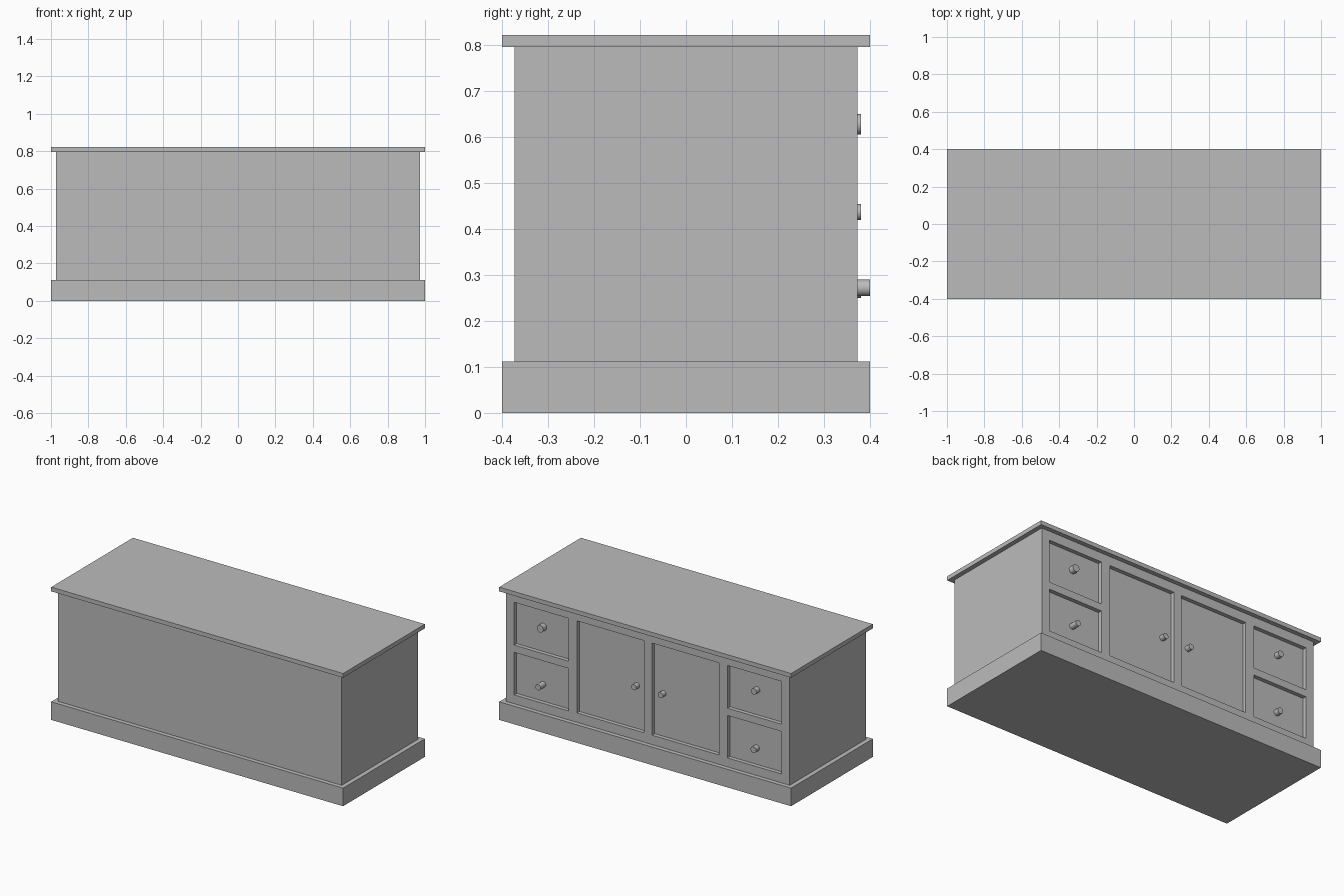
import bpy
import math

cube = bpy.data.objects.get("Cube")
if cube:
    bpy.data.objects.remove(cube, do_unlink=True)

# One plain grey finish for the whole cabinet
grey = bpy.data.materials.new("plain_grey")
grey.use_nodes = True
color = (0.5, 0.5, 0.5, 1)
grey.diffuse_color = color
grey.node_tree.nodes["Principled BSDF"].inputs["Base Color"].default_value = color

FACE_Y = 0.373     # plane of the drawer side
DEPTH = 0.025      # how far the panels are set back
FLOOR_Y = FACE_Y - DEPTH


def box(name, x0, x1, y0, y1, z0, z1):
    bpy.ops.mesh.primitive_cube_add(
        size=1, location=((x0 + x1) / 2, (y0 + y1) / 2, (z0 + z1) / 2))
    ob = bpy.context.object
    ob.name = name
    ob.scale = (x1 - x0, y1 - y0, z1 - z0)
    bpy.ops.object.transform_apply(location=False, rotation=False, scale=True)
    ob.data.materials.append(grey)
    return ob


def knob(name, x, z, radius, end_y):
    start_y = FLOOR_Y - 0.005
    bpy.ops.mesh.primitive_cylinder_add(
        vertices=24, radius=radius, depth=end_y - start_y,
        location=(x, (start_y + end_y) / 2, z), rotation=(math.pi / 2, 0, 0))
    ob = bpy.context.object
    ob.name = name
    ob.data.materials.append(grey)
    bpy.ops.object.shade_smooth_by_angle(angle=math.radians(40))


# Plinth, carcass and top board
box("plinth", -1, 1, -0.4, 0.4, 0, 0.112)
body = box("carcass", -0.972, 0.972, -FACE_Y, FACE_Y, 0.112, 0.796)
box("top_board", -1, 1, -0.4, 0.4, 0.796, 0.822)

# Recessed panels: two drawers and one door on each side
panels = {
    "upper_drawer": (0.545, 0.917, 0.475, 0.74),
    "lower_drawer": (0.545, 0.917, 0.167, 0.43),
    "door": (0.028, 0.486, 0.17, 0.74),
}
for name, (x0, x1, z0, z1) in panels.items():
    for a, b in ((x0, x1), (-x1, -x0)):
        cutter = box(name + "_cutter", a, b, FLOOR_Y, FACE_Y + 0.1, z0, z1)
        cutter.hide_render = True
        mod = body.modifiers.new(name + "_recess", "BOOLEAN")
        mod.operation = "DIFFERENCE"
        mod.solver = "EXACT"
        mod.object = cutter
        bpy.context.view_layer.objects.active = body
        bpy.ops.object.modifier_apply(modifier=mod.name)
        bpy.data.objects.remove(cutter, do_unlink=True)

# Round knobs
knob("left_upper_knob", 0.733, 0.628, 0.0225, 0.381)
knob("right_upper_knob", -0.731, 0.63, 0.019, 0.381)
knob("left_lower_knob", 0.734, 0.272, 0.018, 0.4)
knob("right_lower_knob", -0.728, 0.269, 0.019, 0.381)
for side, sign in (("left", 1), ("right", -1)):
    knob(side + "_door_knob", sign * 0.091, 0.437, 0.0175, 0.381)
